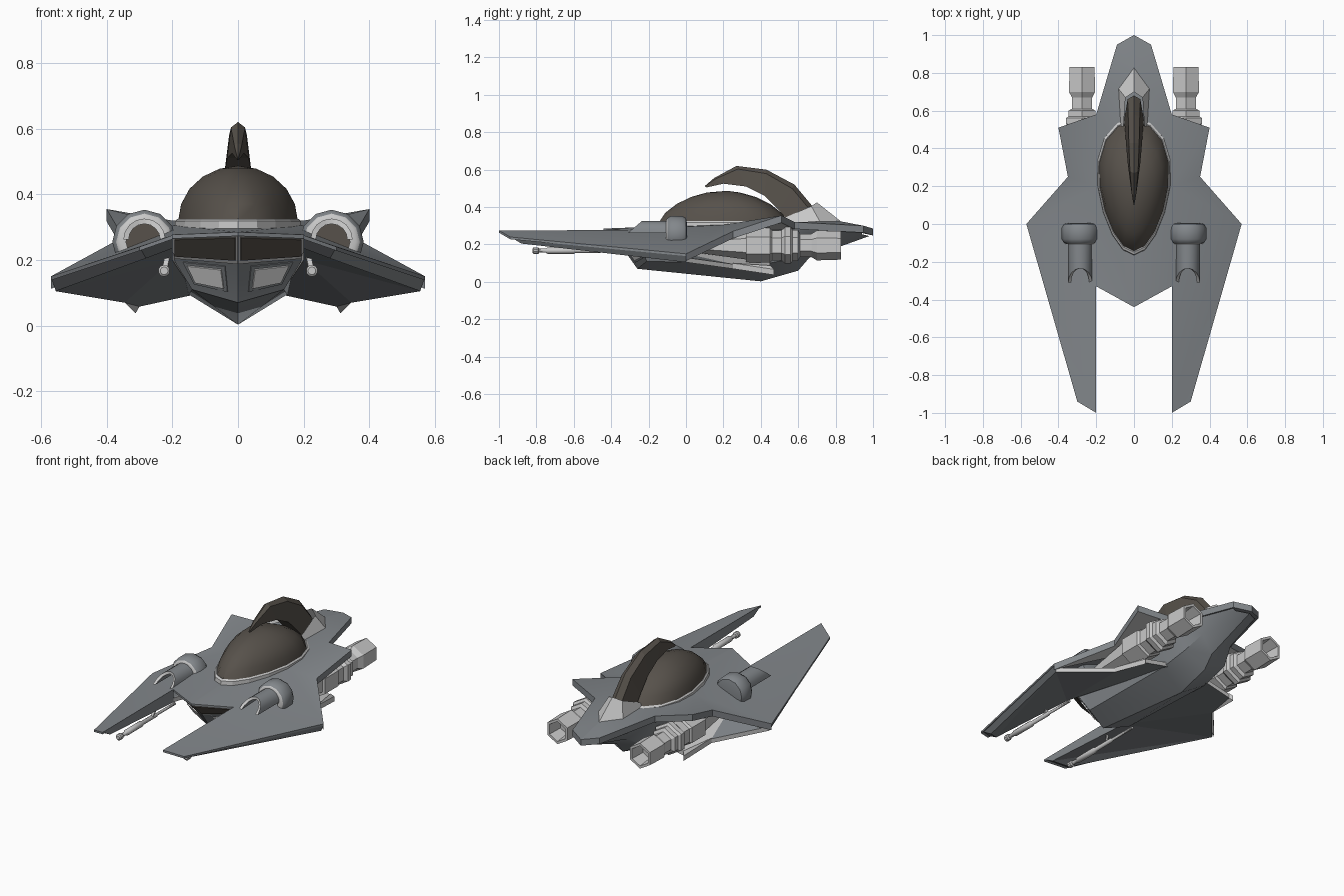
import bpy, bmesh, math
from mathutils import Vector

cube = bpy.data.objects.get("Cube")
if cube:
    bpy.data.objects.remove(cube)


def material(name, r, g, b):
    m = bpy.data.materials.new(name)
    m.use_nodes = True
    m.diffuse_color = (r, g, b, 1)
    m.node_tree.nodes["Principled BSDF"].inputs["Base Color"].default_value = (r, g, b, 1)
    return m


HULL = material("blue grey hull", .225, .242, .258)
METAL = material("light metal", .58, .58, .58)
PALE = material("pale panel", .8, .8, .8)
GLASS = material("dark brown glass", .095, .083, .07)


def build(name, points, faces, mats, lift=0, mirror=True, smooth=False):
    """Mesh object from points; lift thickens it vertically, mirror copies it across x."""
    bm = bmesh.new()
    verts = [bm.verts.new(p) for p in points]
    for f in faces:
        bm.faces.new([verts[i] for i in f])
    if lift:
        grown = bmesh.ops.extrude_face_region(bm, geom=bm.faces[:], use_keep_orig=True)
        moved = [g for g in grown["geom"] if isinstance(g, bmesh.types.BMVert)]
        bmesh.ops.translate(bm, verts=moved, vec=(0, 0, lift))
    bmesh.ops.recalc_face_normals(bm, faces=bm.faces[:])
    mesh = bpy.data.meshes.new(name)
    bm.to_mesh(mesh)
    bm.free()
    obj = bpy.data.objects.new(name, mesh)
    bpy.context.scene.collection.objects.link(obj)
    for m in mats:
        mesh.materials.append(m)
    if mirror:
        obj.modifiers.new("Mirror", "MIRROR").use_mirror_merge = False
    if smooth:
        bpy.ops.object.select_all(action="DESELECT")
        obj.select_set(True)
        bpy.context.view_layer.objects.active = obj
        bpy.ops.object.shade_smooth_by_angle(angle=math.radians(35))
    return obj


def named(name, points, faces, mats, **options):
    """Build from a dictionary of named corners and faces written as corner letters."""
    keys = list(points)
    return build(name, points.values(), [[keys.index(k) for k in f] for f in faces], mats, **options)


def loft(rings, closed=True):
    n = len(rings[0])
    points = [p for ring in rings for p in ring]
    faces = [(r * n + i, r * n + (i + 1) % n, (r + 1) * n + (i + 1) % n, (r + 1) * n + i)
             for r in range(len(rings) - 1) for i in range(n if closed else n - 1)]
    return points, faces


def lathe(name, x, z, profile, sides, mats, smooth=False):
    """Turned part along y from (radius, y) pairs."""
    turns = [math.tau * i / sides for i in range(sides)]
    points, faces = loft([[(x + r * math.sin(a), y, z + r * math.cos(a)) for a in turns]
                          for r, y in profile])
    faces += [range(sides), range(len(points) - sides, len(points))]
    return build(name, points, faces, mats, smooth=smooth)


def panel(name, corners, u0, u1, v0, v1, out, mat):
    """Thin plate set on a quad; corners run inner top, outer top, outer low, inner low."""
    a, b, c, d = [Vector(p) for p in corners]
    normal = (d - a).cross(b - a).normalized()
    if normal.y > 0:
        normal.negate()
    at = lambda u, v: a.lerp(b, u).lerp(d.lerp(c, u), v)
    base = [at(u0, v0), at(u1, v0), at(u1, v1), at(u0, v1)]
    points, faces = loft([base, [p + normal * out for p in base]])
    build(name, points, faces + [(4, 5, 6, 7)], [mat])


# Upper deck and wings
deck = {
    "A": (0, -.44, .285), "B": (.2, -.33, .277), "C": (.2, -1, .275), "D": (.3, -.94, .24),
    "E": (.57, 0, .15), "F": (.35, .25, .27), "G": (.4, .51, .355), "H": (.2, .58, .32),
    "I": (.09, .95, .3), "J": (0, 1, .285), "K": (.2, .2, .305), "M": (0, .2, .31),
    "T": (0, .82, .325)}
named("wing_deck", deck, ["CDE", "CEKB", "KEF", "KFGH", "ABKM", "MKHT", "THIJ"], [HULL],
      lift=-.012, smooth=True)
tail = {k: Vector(deck[k]) - Vector((0, 0, .01)) for k in "THIJ"}
named("tail_underside", tail, ["THIJ"], [HULL], lift=-.027)

# Engine bay roof, with its underside in metal
roof = {k: Vector(deck[k]) - Vector((0, 0, .01)) for k in "EFGHK"}
bay = named("engine_bay_roof", roof, ["KEF", "KFGH"], [HULL, METAL], lift=-.028)
for face in bay.data.polygons:
    face.material_index = int(face.normal.z < -.3)

# Lower wing plates with metal inner side and rear edges, and small rear fins
under = {
    "b": (.2, -.33, .2), "c": (.2, -.93, .235), "d": (.28, -.88, .205), "e": (.555, 0, .105),
    "f": (.345, .25, .07), "i": (.3, .45, .058), "h": (.13, .45, .095)}
plate = named("lower_wing_plate", under, ["cde", "ceb", "bef", "bfih"], [HULL, METAL], lift=.025)
for face in plate.data.polygons:
    face.material_index = int(face.normal.z > -.3 and face.center.y > .05)
fin = {"f": under["f"], "g": (.312, .47, .037), "i": under["i"]}
named("rear_fin", fin, ["fgi"], [METAL], lift=.03)
corners = {k: deck[k] for k in "BCDE"} | {k: under[k] for k in "bcde"}
named("prong_wall", corners, ["CBbc", "CDdc", "DEed"], [HULL])

# Hull: each rib runs from the deck edge to the keel
ribs = [
    [(0, -.435, .28), (.2, -.325, .272), (.2, -.325, .272), (0, -.435, .28)],
    [(0, -.345, .19), (.2, -.25, .207), (.2, -.25, .207), (0, -.345, .19)],
    [(0, -.2, .27), (.2, -.2, .26), (.14, -.21, .11), (0, -.26, .07)],
    [(0, .4, .3), (.2, .4, .28), (.15, .42, .095), (0, .4, .003)],
    [(0, .58, .3), (.2, .57, .3), (.14, .6, .13), (0, .6, .06)],
    [(0, .7, .3), (.16, .7, .285), (.1, .7, .2), (0, .66, .13)],
    [(0, .98, .26), (.085, .94, .27), (.07, .94, .255), (0, .98, .245)]]
points, faces = loft(ribs, closed=False)
build("hull", points, faces, [HULL], smooth=True)

# Nose windows and lower nose panels
brow = [ribs[0][0], ribs[0][1], ribs[1][1], ribs[1][0]]
chin = [ribs[1][0], ribs[1][1], ribs[2][2], ribs[2][3]]
panel("window_frame", brow, 0, 1, 0, 1, .004, METAL)
panel("window_glass", brow, .03, .95, .09, .86, .008, GLASS)
panel("chin_panel_border", chin, .2, .86, .1, .77, .004, HULL)
panel("chin_panel", chin, .26, .8, .18, .68, .009, PALE)

# Canopy dome and its rim share one egg outline
SIDES = 16


def egg(scale, z, squeeze=0):
    ring = []
    for i in range(SIDES):
        a = math.tau * i / SIDES
        t = math.sin(a)
        ring.append((.182 * scale * math.cos(a) * (1 + .22 * t),
                     .2 + .345 * scale * (1 - squeeze) * t, z))
    return ring


steps = [math.radians(18 * i) for i in range(5)]
points, faces = loft([egg(math.cos(a), .318 + .168 * math.sin(a), .18 * math.sin(a)) for a in steps])
top = len(points)
points.append((0, .22, .487))
faces += [(top - SIDES + i, top - SIDES + (i + 1) % SIDES, top) for i in range(SIDES)]
build("canopy", points, faces, [GLASS], mirror=False, smooth=True)
points, faces = loft([egg(1.06, .29), egg(1.05, .318), egg(1.01, .325), egg(.97, .318)])
build("canopy_rim", points, faces, [METAL], mirror=False)

# Crest sweeping forward over the canopy: ridge y, ridge z, belly y, belly z, half width
sweep = [
    (.68, .4, .55, .32, .052), (.58, .52, .5, .38, .047), (.43, .6, .42, .46, .042),
    (.27, .62, .32, .51, .033), (.15, .555, .2, .525, .018), (.1, .512, .11, .505, .003)]
rings = []
for y, z, by, bz, w in sweep:
    shoulder_y, shoulder_z = y + (by - y) * .15, z + (bz - z) * .15
    rings.append([(0, y, z), (w * .65, shoulder_y, shoulder_z), (w, by, bz),
                  (-w, by, bz), (-w * .65, shoulder_y, shoulder_z)])
points, faces = loft(rings)
build("crest", points, faces + [range(5), range(25, 30)], [GLASS], mirror=False)

# Crest mount on the tail
mount = {
    "R": (0, .7, .425), "S": (.045, .67, .405), "O": (.085, .72, .315), "P": (0, .83, .322),
    "Q": (.07, .5, .315), "V": (.055, .52, .34)}
named("crest_mount", mount, ["RSOP", "SOQV"], [METAL])

# Engines with hollow six sided nozzles
lathe("engine", .275, .195, [
    (.035, .03), (.075, .32), (.092, .32), (.092, .45), (.08, .46), (.08, .51), (.098, .53),
    (.098, .56), (.082, .57), (.082, .6), (.062, .61), (.062, .67), (.08, .7), (.076, .83),
    (.06, .83), (.05, .74)], 6, [METAL])

# Shoulder pods with a recessed dark mouth
pod = lathe("shoulder_pod", .285, .255, [
    (.06, .005), (.086, 0), (.098, -.02), (.098, -.08), (.086, -.1), (.074, -.106),
    (.056, -.106), (.056, -.09)], 12, [HULL, METAL, GLASS], smooth=True)
for face in pod.data.polygons:
    radius = max(math.hypot(pod.data.vertices[i].co.x - .285, pod.data.vertices[i].co.z - .255)
                 for i in face.vertices)
    if face.center.y < -.08 and radius < .09:
        face.material_index = 1 if radius > .06 else 2

# Half pipes in front of the pods, notched at the top
arcs = [math.pi * i / 8 for i in range(9)]


def pipe_arc(r, front):
    return [(.285 + r * math.cos(a), (-.31 + .075 * math.sin(a)) if front else -.09,
             .262 + r * math.sin(a)) for a in arcs]


points, faces = loft([pipe_arc(.064, False), pipe_arc(.064, True),
                      pipe_arc(.048, True), pipe_arc(.048, False)], closed=False)
pipe = build("shoulder_pipe", points, faces, [HULL, METAL], smooth=True)
for face in pipe.data.polygons[8:16]:
    face.material_index = 1

# Guns under the prongs with a bracing strut
lathe("gun", .225, .167, [
    (.012, -.82), (.018, -.815), (.018, -.79), (.011, -.785), (.011, -.75), (.017, -.74),
    (.017, -.6), (.012, -.59), (.012, -.46), (.008, -.45), (.008, -.28)], 10, [METAL], smooth=True)
strut = {
    "a": (.215, -.5, .17), "b": (.23, -.5, .17), "c": (.215, -.46, .24), "d": (.2, -.46, .24)}
named("gun_strut", strut, ["abcd"], [METAL], lift=.008)
